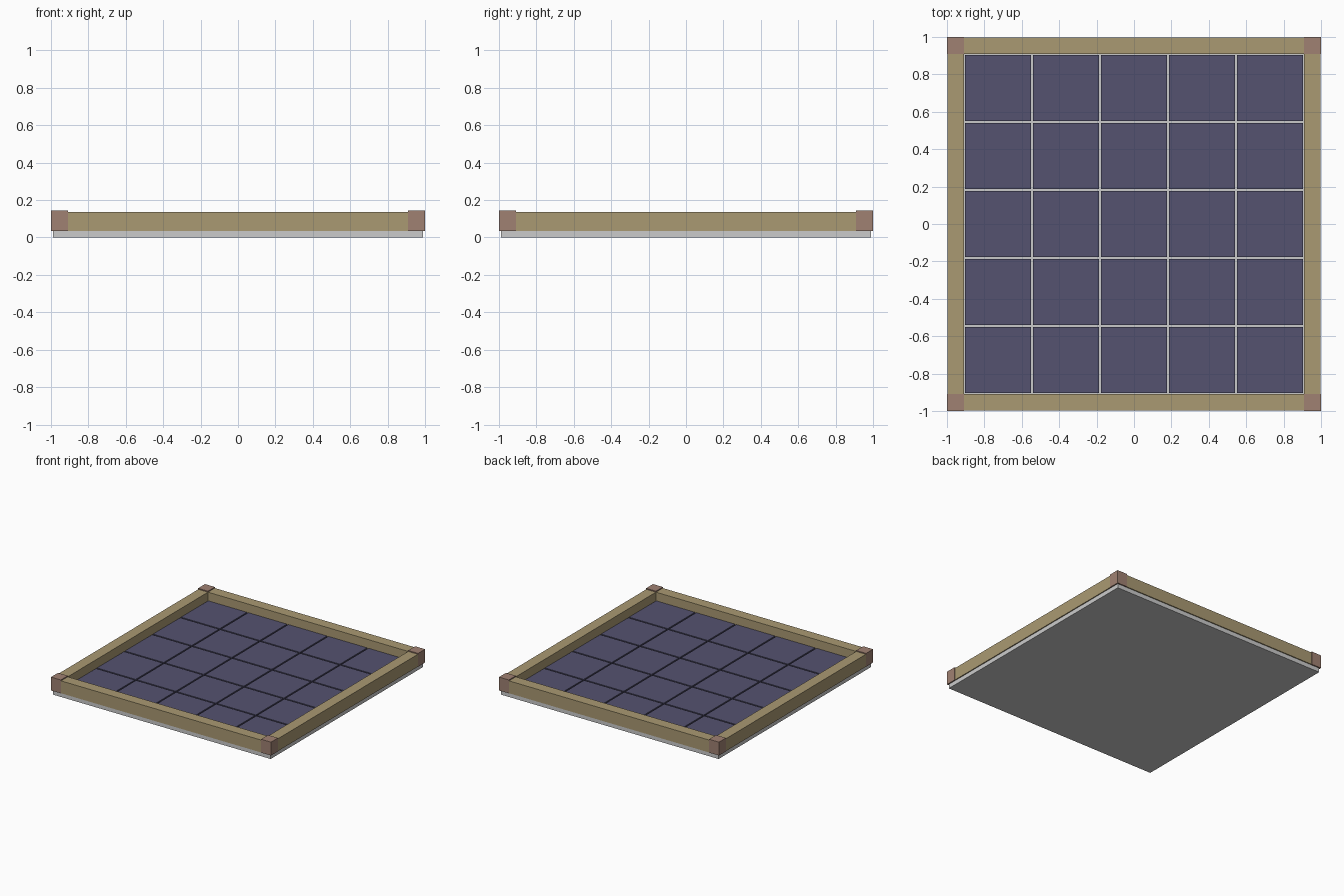
import bpy

if "Cube" in bpy.data.objects:
    bpy.data.objects.remove(bpy.data.objects["Cube"])


def material(name, rgb):
    m = bpy.data.materials.new(name)
    m.diffuse_color = (*rgb, 1)
    m.use_nodes = True
    m.node_tree.nodes["Principled BSDF"].inputs["Base Color"].default_value = m.diffuse_color
    return m


def box(name, lo, hi, mat=None):
    bpy.ops.mesh.primitive_cube_add(size=1, location=[(a + b) / 2 for a, b in zip(lo, hi)])
    o = bpy.context.object
    o.name = name
    o.scale = [b - a for a, b in zip(lo, hi)]
    bpy.ops.object.transform_apply(location=False, rotation=False, scale=True)
    if mat:
        o.data.materials.append(mat)
    return o


wood = material("rail_tan", (0.40, 0.32, 0.17))
cap = material("corner_brown", (0.35, 0.22, 0.17))
blue = material("tile_blue", (0.09, 0.085, 0.16))

OUT, INN = 1.0, 0.91      # outer and inner edges of the frame
BASE = 0.035              # top of the base slab

# base slab
box("base", (-0.99, -0.99, 0), (0.99, 0.99, BASE))

# side rails and corner blocks
R = OUT - 0.002
for s, side in ((-1, "low"), (1, "high")):
    a, b = sorted((s * INN, s * R))
    box("rail_x_" + side, (-INN, a, BASE), (INN, b, 0.137), wood)
    box("rail_y_" + side, (a, -INN, BASE), (b, INN, 0.137), wood)
    for t in (-1, 1):
        x0, x1 = sorted((s * INN, s * OUT))
        y0, y1 = sorted((t * INN, t * OUT))
        box("corner_block", (x0, y0, BASE), (x1, y1, 0.145), cap)

# 5 x 5 floor tiles with narrow gaps
N, GAP = 5, 0.012
pitch = 2 * INN / N
for i in range(N):
    for j in range(N):
        x, y = -INN + i * pitch, -INN + j * pitch
        g = GAP / 2
        box("floor_tile", (x + g, y + g, BASE), (x + pitch - g, y + pitch - g, 0.07), blue)
